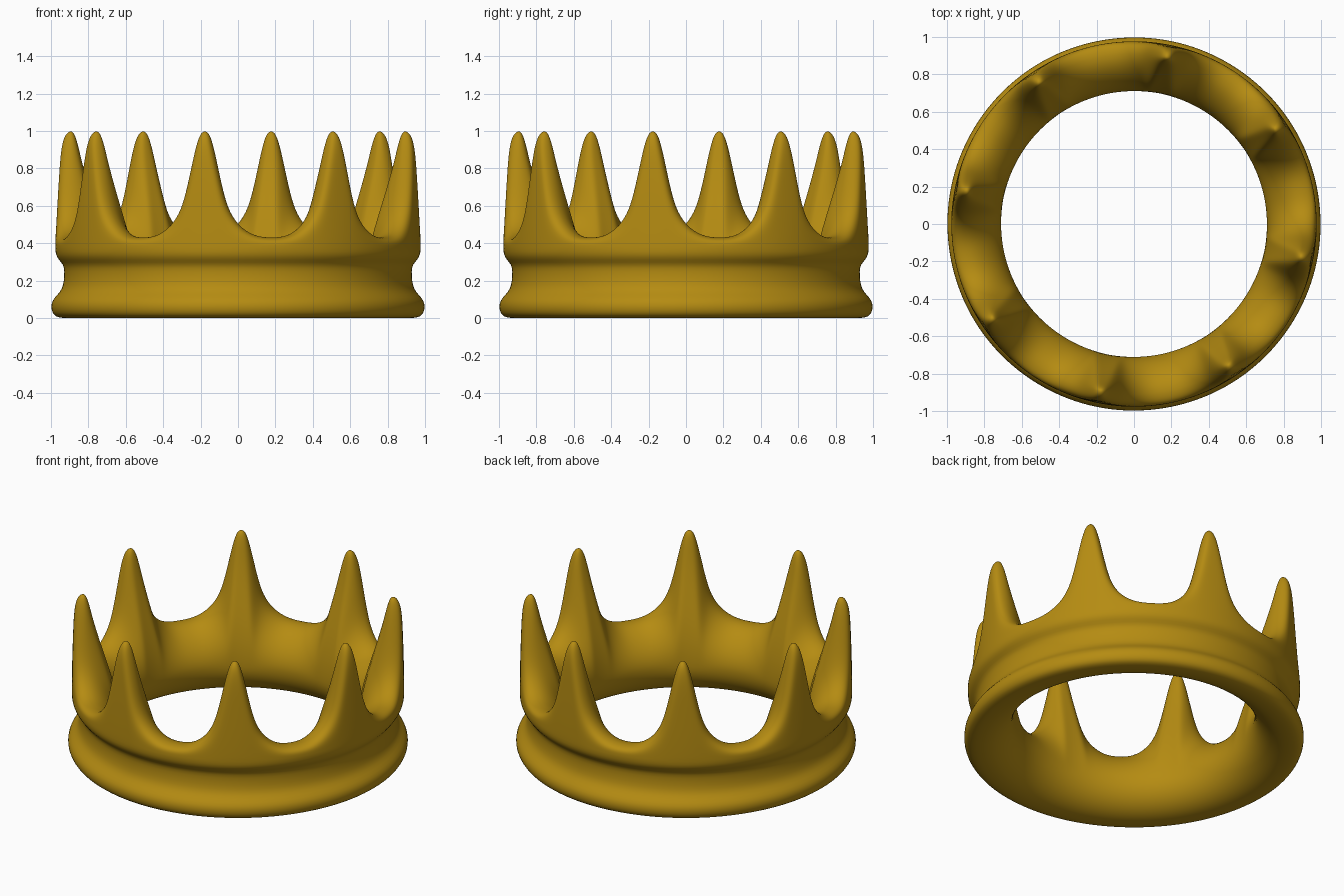
import bpy, bmesh, math

cube = bpy.data.objects.get("Cube")
if cube:
    bpy.data.objects.remove(cube, do_unlink=True)

SPIKES = 8
FIRST = math.radians(33.8)
RIDGE = 0.91            # radius of the crest line
INNER_Z, OUTER_Z = 0.2, 0.37
VALLEY = 0.43

# Half silhouette of one spike: distance along the rim, crest height
half_spike = [(0, 1.0), (0.012, 0.996), (0.024, 0.982), (0.036, 0.952), (0.05, 0.9),
              (0.062, 0.845), (0.075, 0.785), (0.09, 0.715), (0.106, 0.65), (0.125, 0.59),
              (0.15, 0.54), (0.18, 0.5), (0.22, 0.465), (0.265, 0.442), (0.31, 0.432),
              (math.pi / SPIKES * RIDGE, VALLEY)]

# Outside of the band: base flange, waist and upper bead
band = [(0.94, 0), (0.975, 0.007), (0.993, 0.028), (1.0, 0.06), (0.993, 0.095),
        (0.965, 0.125), (0.94, 0.155), (0.93, 0.2), (0.928, 0.25), (0.933, 0.285),
        (0.958, 0.31), (0.974, 0.338)]


def smooth(x):
    x = min(max(x, 0), 1)
    return x * x * (3 - 2 * x)


def wall(height, z0, power, low, high, side, u):
    """Point on the inner or outer wall at fraction u of the way to the crest."""
    z = z0 + (height - z0) * u
    thick = low + (high - low) * smooth((z - z0) / (1 - z0))
    return RIDGE + side * thick * math.sqrt(max(0, 1 - u ** power)), z


def section(height):
    """Closed cross-section of the crown where the crest has this height."""
    rise = ((height - VALLEY) / (1 - VALLEY)) ** 3
    steps = [math.sin(math.pi / 2 * i / 14) for i in range(15)]
    outer = [wall(height, OUTER_Z, 4 + 6 * rise, 0.067, 0.055, 1, u) for u in steps]
    inner = [wall(height, INNER_Z, 2 + 6 * rise, 0.2, 0.045, -1, u) for u in steps]
    arcs = [math.pi / 2 * i / 8 for i in range(1, 9)]
    lower = [(RIDGE - 0.2 * math.cos(a), INNER_Z * (1 - math.sin(a))) for a in arcs]
    return band + outer + inner[-2::-1] + lower


# Crown: one ring of cross-sections, with columns gathered around each spike
columns = [(-t, h) for t, h in half_spike[-2:0:-1]] + half_spike
bm = bmesh.new()
rings = []
for k in range(SPIKES):
    for t, h in columns:
        a = FIRST + k * math.tau / SPIKES + t / RIDGE
        rings.append([bm.verts.new((r * math.cos(a), r * math.sin(a), z))
                      for r, z in section(h)])
for i, ring in enumerate(rings):
    after = rings[(i + 1) % len(rings)]
    for j in range(len(ring)):
        n = (j + 1) % len(ring)
        bm.faces.new((ring[j], after[j], after[n], ring[n]))
bmesh.ops.recalc_face_normals(bm, faces=bm.faces)
for face in bm.faces:
    face.smooth = True
mesh = bpy.data.meshes.new("crown")
bm.to_mesh(mesh)
bm.free()
crown = bpy.data.objects.new("crown", mesh)
bpy.context.collection.objects.link(crown)
crown.modifiers.new("rounding", "SUBSURF").levels = 1
crown.modifiers["rounding"].render_levels = 1

# Gold colour
gold = bpy.data.materials.new("antique gold")
gold.use_nodes = True
colour = (0.46, 0.26, 0.006, 1)
gold.diffuse_color = colour
gold.node_tree.nodes["Principled BSDF"].inputs["Base Color"].default_value = colour
mesh.materials.append(gold)
